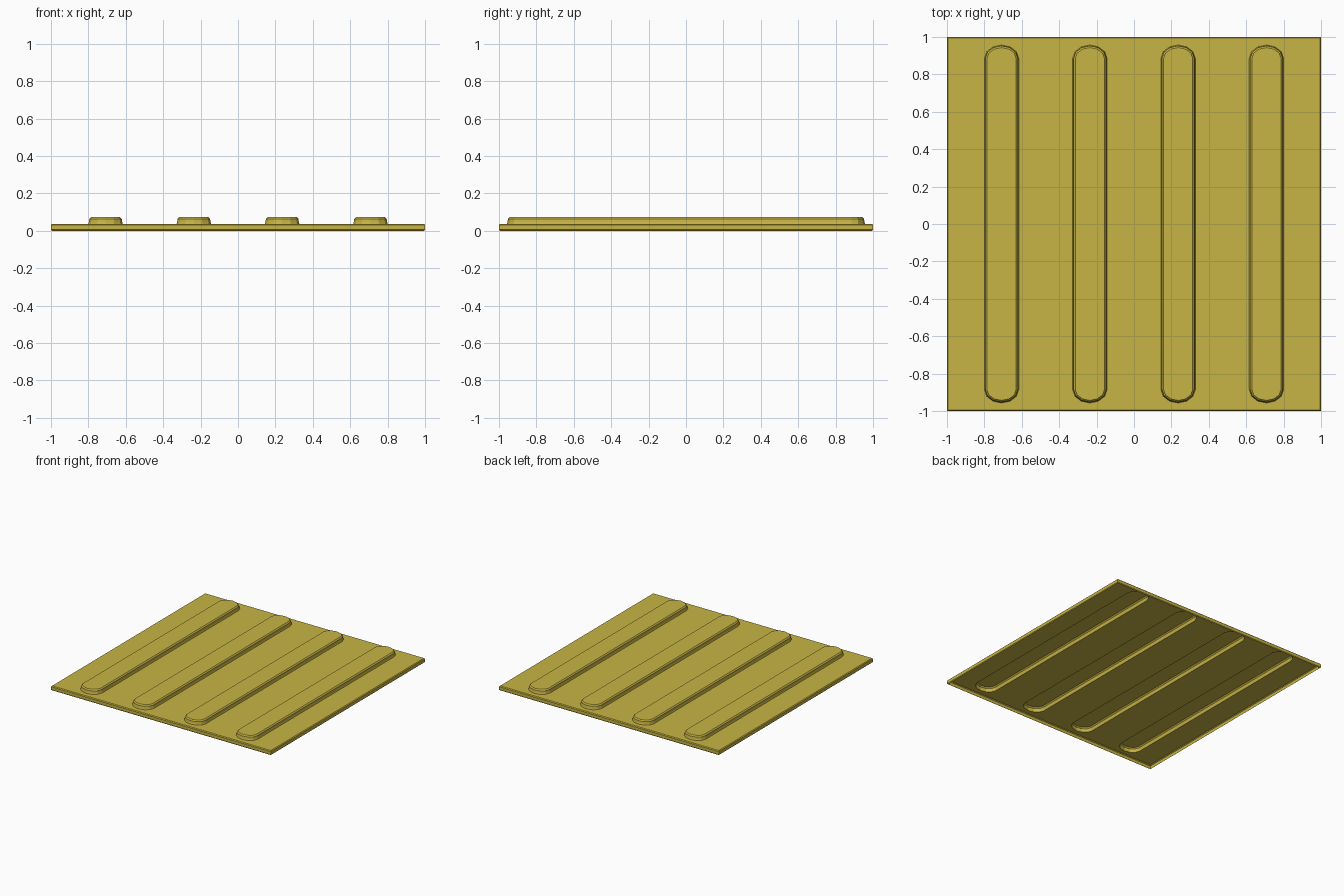
import bpy, bmesh, math

if "Cube" in bpy.data.objects:
    bpy.data.objects.remove(bpy.data.objects["Cube"])

SHEET_Z = 0.037
bm = bmesh.new()


def ring(points, z):
    return [bm.verts.new((x, y, z)) for x, y in points]


def bridge(a, b):
    n = len(a)
    for i in range(n):
        j = (i + 1) % n
        bm.faces.new((a[i], a[j], b[j], b[i]))


def square(h):
    return [(-h, -h), (h, -h), (h, h), (-h, h)]


def slot(cx, inset):
    # long bar outline with faceted round ends
    w, straight, rise, n = 0.092 - inset, 0.885, 0.072 - inset, 6
    pts = []
    for sign in (1, -1):
        for i in range(n + 1):
            a = math.pi * i / n
            pts.append((cx + sign * w * math.cos(a),
                        sign * (straight + rise * math.sin(a))))
    return pts


def loop_edges(vs):
    return [bm.edges.get((vs[i], vs[(i + 1) % len(vs)])) for i in range(len(vs))]


# chamfered rim, open underneath
rim = [ring(square(h), z) for h, z in
       ((0.994, 0.0), (1.0, 0.006), (1.0, 0.031), (0.994, SHEET_Z))]
for a, b in zip(rim, rim[1:]):
    bridge(a, b)
sheet_edges = loop_edges(rim[-1])

# four raised hollow bars
for cx in (-0.708, -0.236, 0.236, 0.708):
    rings = [ring(slot(cx, inset), z) for inset, z in
             ((0.0, SHEET_Z), (0.003, 0.048), (0.005, 0.064), (0.014, 0.073))]
    for a, b in zip(rings, rings[1:]):
        bridge(a, b)
    bm.faces.new(rings[-1])
    sheet_edges += loop_edges(rings[0])

# flat sheet between the rim and the bars
bmesh.ops.triangle_fill(bm, use_beauty=True, edges=sheet_edges, normal=(0, 0, 1))
bmesh.ops.recalc_face_normals(bm, faces=bm.faces)
if sum(f.normal.z * f.calc_area() for f in bm.faces) < 0:
    bmesh.ops.reverse_faces(bm, faces=bm.faces)

mesh = bpy.data.meshes.new("ribbed_floor_tile")
bm.to_mesh(mesh)
bm.free()
tile = bpy.data.objects.new("ribbed_floor_tile", mesh)
bpy.context.collection.objects.link(tile)

mat = bpy.data.materials.new("yellow")
mat.diffuse_color = (0.58, 0.46, 0.06, 1)
mat.use_nodes = True
mat.node_tree.nodes["Principled BSDF"].inputs["Base Color"].default_value = mat.diffuse_color
mesh.materials.append(mat)
